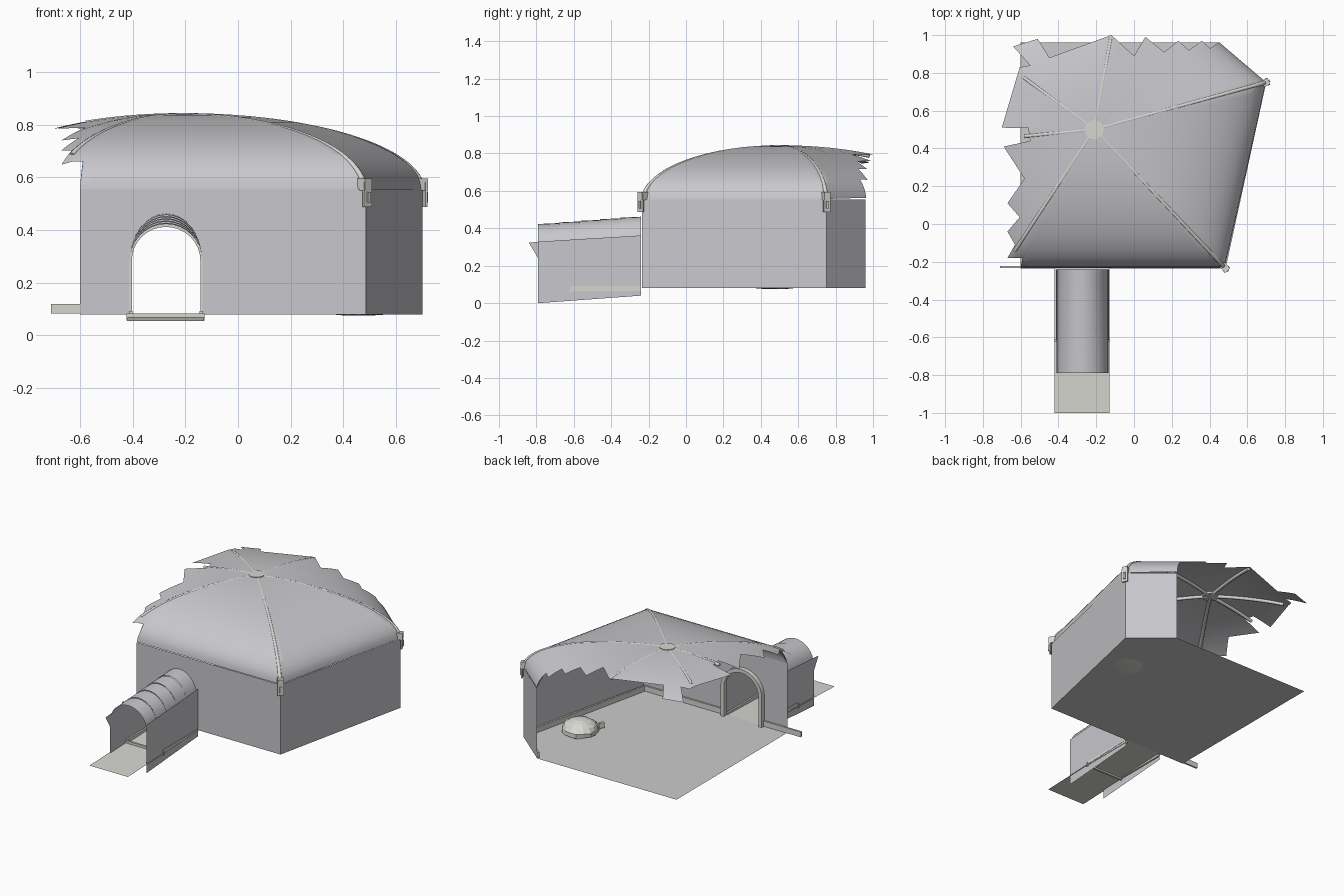
import bpy, bmesh, math, random
from mathutils import Vector, Matrix

if "Cube" in bpy.data.objects:
    bpy.data.objects.remove(bpy.data.objects["Cube"])

random.seed(4)
FLOOR, EAVE, RISE = 0.08, 0.555, 0.287
APEX = Vector((-0.21, 0.50))
CORNERS = [Vector(c) for c in [(.48, -.23), (.70, .75), (-.05, 1.39),
                               (-.93, 1.03), (-1.05, .42), (-.69, -.23)]]
DOOR_X, DOOR_R, SPRING = -0.273, 0.138, 0.285


def material(name, rgb):
    m = bpy.data.materials.new(name)
    m.diffuse_color = (*rgb, 1)
    m.use_nodes = True
    m.node_tree.nodes["Principled BSDF"].inputs["Base Color"].default_value = m.diffuse_color
    return m


SHEET = material("sheet_grey", (.58, .58, .61))
FRAME = material("frame_offwhite", (.68, .68, .64))


def mesh_object(name, verts, faces, mat=None, smooth=False):
    me = bpy.data.meshes.new(name)
    me.from_pydata([tuple(v) for v in verts], [], faces)
    ob = bpy.data.objects.new(name, me)
    bpy.context.collection.objects.link(ob)
    if mat:
        me.materials.append(mat)
    if smooth:
        bpy.ops.object.select_all(action='DESELECT')
        ob.select_set(True)
        bpy.context.view_layer.objects.active = ob
        bpy.ops.object.shade_smooth_by_angle(angle=math.radians(40))
    return ob


def polygon(name, pts, mat=None):
    return mesh_object(name, pts, [list(range(len(pts)))], mat)


def box(name, center, size, angle=0.0, mat=FRAME):
    bm = bmesh.new()
    m = Matrix.Translation(center) @ Matrix.Rotation(angle, 4, 'Z') @ Matrix.Diagonal((*size, 1))
    bmesh.ops.create_cube(bm, size=1, matrix=m)
    me = bpy.data.meshes.new(name)
    bm.to_mesh(me)
    bm.free()
    me.materials.append(mat)
    ob = bpy.data.objects.new(name, me)
    bpy.context.collection.objects.link(ob)
    return ob


def beam(name, p, q, size, z):
    # box running between two plan points
    d = Vector(q) - Vector(p)
    c = (Vector(q) + Vector(p)) / 2
    return box(name, (c.x, c.y, z), (d.length, *size), math.atan2(d.y, d.x))


def tube(name, pts, radius):
    cu = bpy.data.curves.new(name, 'CURVE')
    cu.dimensions, cu.bevel_depth, cu.bevel_resolution, cu.use_fill_caps = '3D', radius, 2, True
    sp = cu.splines.new('POLY')
    sp.points.add(len(pts) - 1)
    for p, v in zip(sp.points, pts):
        p.co = (*v, 1)
    cu.materials.append(FRAME)
    ob = bpy.data.objects.new(name, cu)
    bpy.context.collection.objects.link(ob)
    bpy.ops.object.select_all(action='DESELECT')
    ob.select_set(True)
    bpy.context.view_layer.objects.active = ob
    bpy.ops.object.convert(target='MESH')


def dome_z(p):
    # elliptical dome over the six-cornered plan
    t = 0
    for a, b in zip(CORNERS, CORNERS[1:] + CORNERS[:1]):
        n = Vector((b.y - a.y, a.x - b.x))
        t = max(t, n.dot(p - APEX) / n.dot(a - APEX))
    return EAVE + RISE * math.sqrt(max(0, 1 - t * t))


# torn dome skin: radial grid from the apex out to the ragged rim
rim = [Vector(p) for p in [
    (-.60, -.23), (.48, -.23), (.70, .75), (.45, .963), (.42, .915), (.36, .97), (.29, .92),
    (.235, .97), (.16, .91), (.06, .99), (0, .89), (-.12, 1.0), (-.45, .88), (-.51, .98),
    (-.64, .94), (-.55, .84), (-.605, .83), (-.70, .51), (-.56, .51), (-.55, .44), (-.69, .41),
    (-.58, .24), (-.67, .11), (-.60, .03), (-.67, -.04), (-.63, -.11), (-.67, -.18), (-.59, -.18)]]
dense = []
for a, b in zip(rim, rim[1:] + rim[:1]):
    k = max(1, round((b - a).length / .05))
    dense += [a.lerp(b, i / k) for i in range(k)]
n, rings = len(dense), 16
verts = [(APEX.x, APEX.y, EAVE + RISE)]
for r in range(1, rings + 1):
    s = math.sin(r / rings * math.pi / 2)
    for p in dense:
        q = APEX.lerp(p, s)
        verts.append((q.x, q.y, dome_z(q)))
faces = [(0, 1 + i, 1 + (i + 1) % n) for i in range(n)]
for r in range(rings - 1):
    o = 1 + r * n
    faces += [(o + i, o + n + i, o + n + (i + 1) % n, o + (i + 1) % n) for i in range(n)]
mesh_object("dome_skin", verts, faces, SHEET, True)

# dome ribs and hub
for i, (c, end) in enumerate(zip(CORNERS, [.99, .99, .54, .52, .44, .876])):
    pts = []
    for k in range(25):
        q = APEX.lerp(c, end * math.sin(k / 24 * math.pi / 2))
        pts.append((q.x, q.y, dome_z(q) - .009))
    tube(f"dome_rib_{i}", pts, .011)
bpy.ops.mesh.primitive_cylinder_add(vertices=24, radius=.05, depth=.018,
                                    location=(APEX.x, APEX.y, EAVE + RISE - .006))
bpy.context.object.name = "dome_hub"
bpy.context.object.data.materials.append(FRAME)

# floor and walls
plan = [(-.60, -.235), (.485, -.235), (.70, .75), (.45, .96), (-.60, .96)]
polygon("floor", [(x, y, FLOOR) for x, y in plan])
for i in (1, 2):
    (ax, ay), (bx, by) = plan[i], plan[i + 1]
    polygon(f"side_wall_{i}", [(ax, ay, FLOOR), (bx, by, FLOOR), (bx, by, EAVE), (ax, ay, EAVE)], SHEET)


def arch(y, radius, height, z0, steps=16):
    pts = [(DOOR_X - radius, y, z0)]
    for k in range(steps + 1):
        a = math.pi * (1 - k / steps)
        pts.append((DOOR_X + radius * math.cos(a), y, SPRING + height * math.sin(a)))
    return pts + [(DOOR_X + radius, y, z0)]


polygon("front_wall", [(-.60, -.235, FLOOR)] + arch(-.235, DOOR_R, .135, FLOOR)
        + [(.485, -.235, FLOOR), (.485, -.235, EAVE), (-.60, -.235, EAVE)], SHEET)

# base rails, door frame
Y = -.228
beam("front_rail_left", (-.71, Y), (-.41, Y), (.012, .036), .101)
beam("front_rail_right", (-.135, Y), (.475, Y), (.012, .036), .101)
beam("right_rail", (.472, -.22), (.688, .745), (.012, .036), .101)
beam("back_right_rail", (.69, .745), (.445, .95), (.012, .036), .101)
outer, inner = arch(-.233, .155, .152, FLOOR), arch(-.233, .130, .127, FLOOR)
m = len(outer)
front = outer + inner
back = [(x, y + .03, z) for x, y, z in front]
faces = []
for i in range(m - 1):
    a, b, c, d, o = i, i + 1, m + i + 1, m + i, 2 * m
    faces += [(a, b, c, d), (a + o, d + o, c + o, b + o), (a, a + o, b + o, b), (d, c, c + o, d + o)]
mesh_object("door_frame", front + back, faces, FRAME, True)

# corner clips holding the ribs to the walls
for i, ((x, y), ang) in enumerate(zip(plan[1:3], (-.82, .42))):
    u = Vector((math.cos(ang), math.sin(ang)))
    for part, off, z, size in [("cap", -.005, .573, (.042, .036, .044)),
                               ("outer_plate", .008, .535, (.010, .040, .095)),
                               ("inner_plate", -.024, .53, (.010, .036, .08)),
                               ("peg", .016, .525, (.010, .014, .04))]:
        box(f"clip_{part}_{i}", (x + u.x * off, y + u.y * off, z), size, ang)

# entrance tunnel: five overlapping hoop sheets, each slightly taller than the last
ys = [-.79 + .11 * i for i in range(6)]
for i in range(5):
    h = .138 + .0085 * i
    a = arch(ys[i], DOOR_R - .001, h, .27)
    b = arch(ys[i + 1], DOOR_R - .001, h + .005, .27)
    k = len(a)
    mesh_object(f"tunnel_hoop_{i}", a + b, [(j, j + 1, k + j + 1, k + j) for j in range(k - 1)], SHEET, True)

# tunnel side sheets, the left one with a torn front flap
for name, s in (("left", -1), ("right", 1)):
    x = DOOR_X + s * DOOR_R
    pts = [(-.79, 0), (-.24, .04), (-.24, .362), (-.35, .355), (-.57, .342), (-.79, .328)]
    if s < 0:
        pts += [(-.84, .323), (-.79, .24)]
    polygon(f"tunnel_side_{name}", [(x, y, z) for y, z in pts], SHEET)
    beam(f"tunnel_rail_{name}", (x - s * .004, -.615), (x - s * .004, -.24), (.014, .028), .078)

# tunnel floor strip and its cross bar
polygon("tunnel_floor", [(-.42, -1, .055), (-.13, -1, .055), (-.13, -.23, FLOOR), (-.42, -.23, FLOOR)], FRAME)
box("tunnel_cross_bar", (-.275, -.615, .07), (.295, .014, .026))

# slumped bag on the floor with a small handle
bm = bmesh.new()
bmesh.ops.create_uvsphere(bm, u_segments=16, v_segments=10, radius=1)
for v in bm.verts:
    j = 1 + random.uniform(-.08, .08)
    rise = .085 if v.co.z > 0 else .01
    v.co = Vector((.46 + v.co.x * .12 * j, .48 + v.co.y * .12 * j, FLOOR + .005 + v.co.z * rise))
me = bpy.data.meshes.new("floor_bag")
bm.to_mesh(me)
bm.free()
me.materials.append(FRAME)
bpy.context.collection.objects.link(bpy.data.objects.new("floor_bag", me))
box("bag_handle", (.375, .375, .105), (.035, .02, .035), .9)
